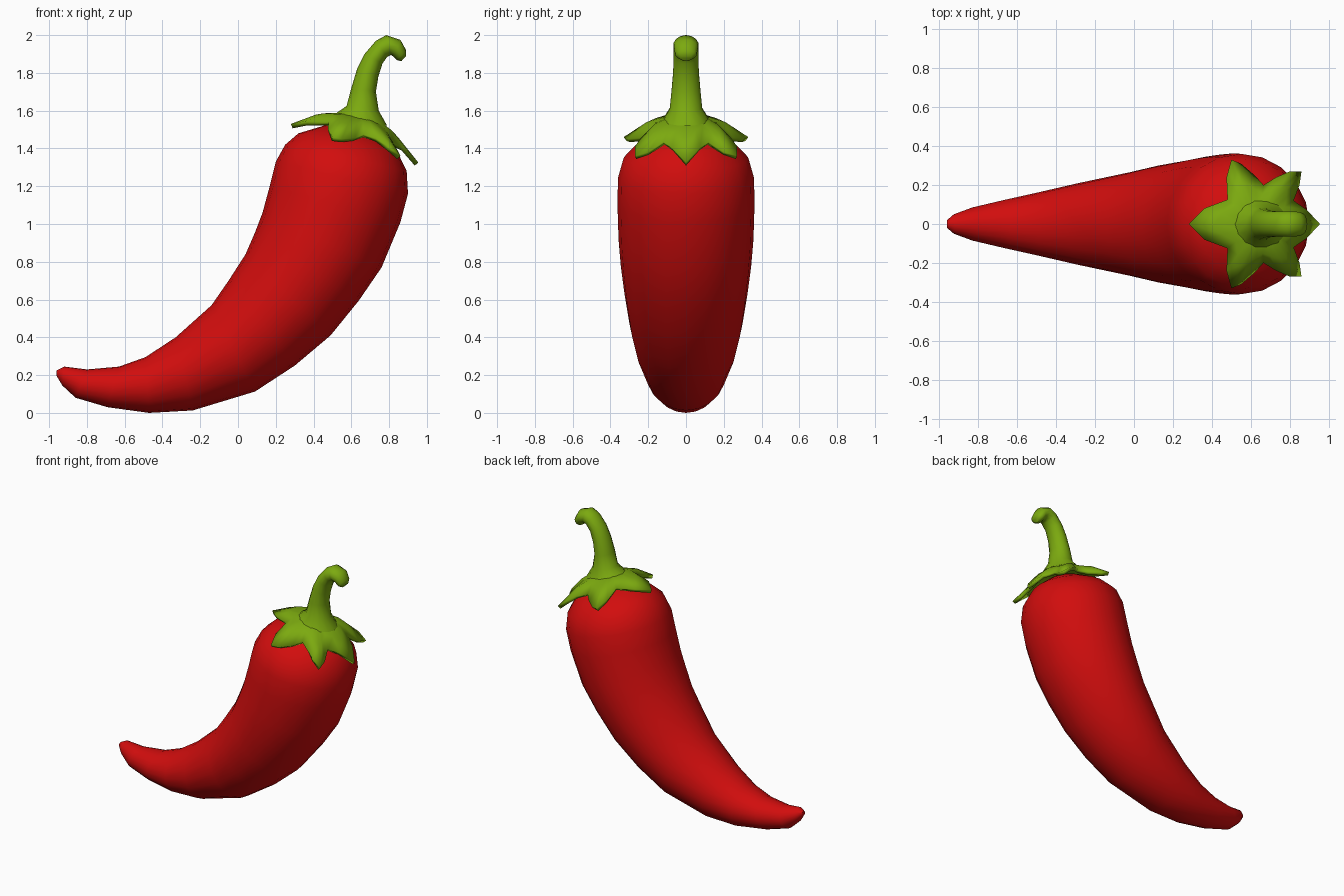
import bpy, bmesh, math
from mathutils import Vector


def material(name, rgb):
    m = bpy.data.materials.new(name)
    m.diffuse_color = (*rgb, 1)
    return m


RED = material("pepper red", (0.64, 0.004, 0.004))
GREEN = material("leaf green", (0.20, 0.40, 0.005))


def finish(bm, name, mat, angle=60):
    bmesh.ops.recalc_face_normals(bm, faces=bm.faces)
    me = bpy.data.meshes.new(name)
    bm.to_mesh(me)
    bm.free()
    ob = bpy.data.objects.new(name, me)
    bpy.context.collection.objects.link(ob)
    me.materials.append(mat)
    bpy.ops.object.select_all(action='DESELECT')
    ob.select_set(True)
    bpy.context.view_layer.objects.active = ob
    bpy.ops.object.shade_smooth_by_angle(angle=math.radians(angle))
    return ob


def loft(name, sections, mat, sides):
    """Elliptical rings: each section is (x, z) of one edge, (x, z) of the other, half width in y."""
    bm = bmesh.new()
    rings = []
    for ax, az, bx, bz, w in sections:
        a, b = Vector((ax, 0, az)), Vector((bx, 0, bz))
        ring = []
        for i in range(sides):
            t = 2 * math.pi * i / sides
            p = (a + b) / 2 + (a - b) / 2 * math.cos(t)
            p.y = w * math.sin(t)
            ring.append(bm.verts.new(p))
        rings.append(ring)
    for r, s in zip(rings, rings[1:]):
        for i in range(sides):
            j = (i + 1) % sides
            bm.faces.new((r[i], r[j], s[j], s[i]))
    bm.faces.new(rings[0])
    bm.faces.new(rings[-1])
    return finish(bm, name, mat)


# Curved red fruit, from tip to shoulder
loft("pepper_body", [
    (-0.96, 0.225, -0.96, 0.195, 0.02),
    (-0.92, 0.245, -0.93, 0.145, 0.05),
    (-0.80, 0.23, -0.86, 0.08, 0.085),
    (-0.63, 0.245, -0.69, 0.03, 0.125),
    (-0.49, 0.295, -0.47, 0.0, 0.165),
    (-0.33, 0.40, -0.24, 0.013, 0.21),
    (-0.14, 0.57, 0.09, 0.113, 0.265),
    (-0.05, 0.70, 0.30, 0.25, 0.30),
    (0.04, 0.84, 0.49, 0.41, 0.325),
    (0.09, 0.955, 0.64, 0.595, 0.345),
    (0.13, 1.06, 0.76, 0.77, 0.357),
    (0.168, 1.20, 0.86, 1.01, 0.363),
    (0.20, 1.33, 0.90, 1.16, 0.36),
    (0.25, 1.42, 0.893, 1.28, 0.33),
    (0.32, 1.48, 0.845, 1.38, 0.25),
    (0.47, 1.525, 0.74, 1.47, 0.12),
], RED, 20)

# Hooked stem with a flared foot
loft("stem", [
    (0.51, 1.58, 0.79, 1.52, 0.125),
    (0.575, 1.625, 0.745, 1.60, 0.088),
    (0.60, 1.72, 0.73, 1.70, 0.078),
    (0.63, 1.82, 0.743, 1.78, 0.07),
    (0.67, 1.90, 0.765, 1.85, 0.067),
    (0.73, 1.97, 0.79, 1.885, 0.067),
    (0.785, 2.0, 0.81, 1.895, 0.067),
    (0.86, 1.975, 0.825, 1.885, 0.064),
    (0.89, 1.92, 0.84, 1.868, 0.055),
    (0.89, 1.89, 0.865, 1.862, 0.03),
], GREEN, 14)

# Six-leaved calyx: half outline, mirrored in y
half = [
    (0.28, 0.0, 1.53), (0.36, 0.08, 1.545), (0.48, 0.125, 1.54),
    (0.475, 0.24, 1.50), (0.50, 0.33, 1.46), (0.55, 0.31, 1.45),
    (0.62, 0.25, 1.455), (0.665, 0.20, 1.475), (0.73, 0.24, 1.455),
    (0.80, 0.27, 1.41), (0.86, 0.27, 1.36), (0.85, 0.20, 1.38),
    (0.82, 0.12, 1.435), (0.885, 0.075, 1.405), (0.955, 0.0, 1.325),
]
outline = half + [(x, -y, z) for x, y, z in half[-2:0:-1]]
bm = bmesh.new()
rings = []
for t, lift in ((0.0, 0.0), (0.5, 0.02), (1.0, 0.0)):
    ring = []
    for p in outline:
        p = Vector(p)
        d = Vector((p.x - 0.645, p.y, 0)).normalized() * 0.10
        inner = Vector((0.645 + d.x, d.y, 1.568 - 0.2 * d.x))
        ring.append(bm.verts.new(inner.lerp(p, t) + Vector((0, 0, lift))))
    rings.append(ring)
n = len(outline)
for r, s in zip(rings, rings[1:]):
    for i in range(n):
        j = (i + 1) % n
        bm.faces.new((r[i], r[j], s[j], s[i]))
bm.faces.new(rings[0])
calyx = finish(bm, "calyx", GREEN, 45)
solid = calyx.modifiers.new("thickness", 'SOLIDIFY')
solid.thickness = 0.025
solid.offset = -1
if calyx.data.polygons[-1].normal.z < 0:
    solid.offset = 1
